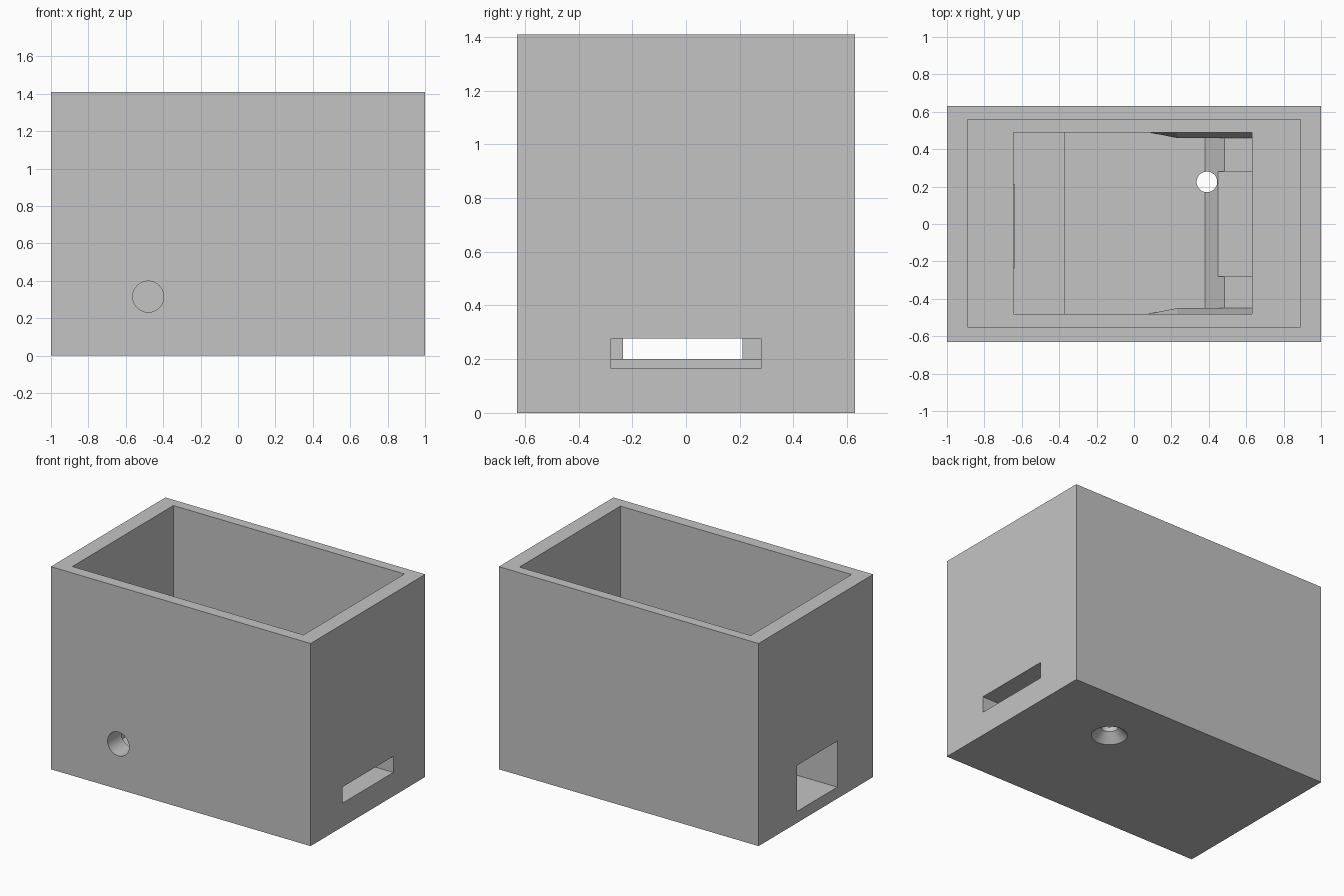
import bpy, bmesh, math
from mathutils import Vector

cube = bpy.data.objects.get("Cube")
if cube:
    bpy.data.objects.remove(cube, do_unlink=True)

grey = bpy.data.materials.new("plain grey")
grey.use_nodes = True
grey.diffuse_color = (0.55, 0.55, 0.55, 1)
grey.node_tree.nodes["Principled BSDF"].inputs["Base Color"].default_value = grey.diffuse_color


def finish(bm, name):
    bmesh.ops.recalc_face_normals(bm, faces=bm.faces)
    mesh = bpy.data.meshes.new(name)
    bm.to_mesh(mesh)
    bm.free()
    mesh.materials.append(grey)
    obj = bpy.data.objects.new(name, mesh)
    bpy.context.scene.collection.objects.link(obj)
    return obj


def box(name, lo, hi):
    bm = bmesh.new()
    bmesh.ops.create_cube(bm, size=1)
    lo, hi = Vector(lo), Vector(hi)
    for v in bm.verts:
        v.co = (lo + hi) / 2 + v.co * (hi - lo)
    return finish(bm, name)


def prism(name, profile, y0, y1):
    """Extrude an x-z profile along y."""
    bm = bmesh.new()
    face = bm.faces.new([bm.verts.new((x, y0, z)) for x, z in profile])
    out = bmesh.ops.extrude_face_region(bm, geom=[face])["geom"]
    moved = [v for v in out if isinstance(v, bmesh.types.BMVert)]
    bmesh.ops.translate(bm, verts=moved, vec=(0, y1 - y0, 0))
    return finish(bm, name)


def cone(name, r0, r1, depth, centre, tilt=0):
    bm = bmesh.new()
    bmesh.ops.create_cone(bm, cap_ends=True, segments=48, radius1=r0, radius2=r1, depth=depth)
    obj = finish(bm, name)
    obj.location = centre
    obj.rotation_euler.x = tilt
    return obj


# Outer block and the spaces cut out of it
body = box("box_body", (-1, -0.63, 0), (1, 0.63, 1.41))
LEDGE, DECK, BASIN = 0.5, 0.2, 0.095
Y0, Y1 = -0.48, 0.49
cutters = [
    box("upper_opening", (-0.89, -0.55, LEDGE), (0.89, 0.56, 1.6)),
    # lower chamber with a raised deck at each end and a ramp up to the right one
    prism("lower_chamber", [(-0.645, DECK), (-0.37, DECK), (-0.37, BASIN), (0.38, BASIN),
                            (0.485, DECK), (0.63, DECK), (0.63, 0.6), (-0.645, 0.6)], Y0, Y1),
    box("end_slot", (0.42, -0.28, 0.165), (1.1, 0.28, 0.277)),
    box("end_window", (-1.1, -0.235, 0.08), (-0.64, 0.21, 0.4)),
    cone("front_hole", 0.083, 0.083, 0.3, (-0.48, -0.6, 0.315), math.pi / 2),
    cone("drain_hole", 0.055, 0.055, 0.4, (0.39, 0.225, 0.1)),
    cone("drain_countersink", 0.123, 0.055, 0.07, (0.39, 0.225, 0.025)),
]
for c in cutters:
    c.hide_render = True
    mod = body.modifiers.new(c.name, "BOOLEAN")
    mod.operation = "DIFFERENCE"
    mod.solver = "EXACT"
    mod.object = c

# Bake the cuts and drop the cutters
bpy.context.view_layer.update()
baked = bpy.data.meshes.new_from_object(body.evaluated_get(bpy.context.evaluated_depsgraph_get()))
body.modifiers.clear()
body.data = baked
for c in cutters:
    bpy.data.objects.remove(c, do_unlink=True)

# Tapered guides along both chamber walls
for name, wall, side in (("back_guide", Y1, 1), ("front_guide", Y0, -1)):
    inner, outer = wall - 0.03 * side, wall + 0.01 * side
    bm = bmesh.new()
    for x, y, z in [(0.08, wall, BASIN), (0.23, inner, BASIN), (0.63, inner, BASIN),
                    (0.23, inner, DECK), (0.63, inner, DECK),
                    (0.23, wall, 0.3), (0.63, wall, 0.3),
                    (0.23, outer, BASIN), (0.63, outer, BASIN), (0.63, outer, 0.3)]:
        bm.verts.new((x, y, z))
    bmesh.ops.convex_hull(bm, input=bm.verts)
    finish(bm, name)

# Smooth the round holes only
bpy.ops.object.select_all(action="DESELECT")
body.select_set(True)
bpy.context.view_layer.objects.active = body
bpy.ops.object.shade_smooth_by_angle(angle=math.radians(30))
